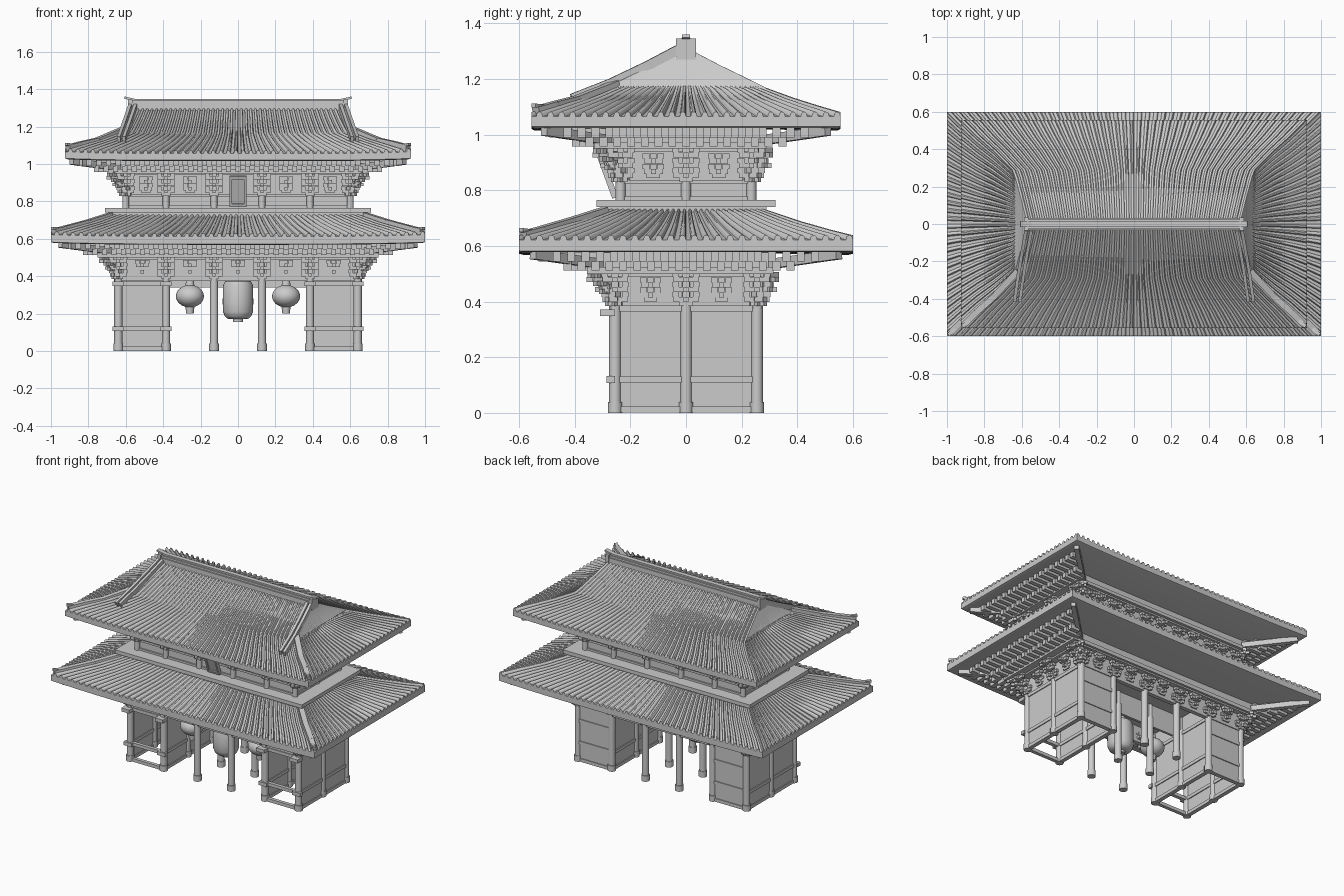
import bpy, bmesh, math
from mathutils import Matrix, Vector

if "Cube" in bpy.data.objects:
    bpy.data.objects.remove(bpy.data.objects["Cube"])

TILE = [(0, 0), (.42, 0), (.48, .65), (.60, .95), (.71, 1), (.82, .95), (.94, .65)]
COLS = [-.64, -.385, -.128, .128, .385, .64]
UCOLS = [-.60, -.385, -.128, .128, .385, .60]


def finish(bm, name, smooth=False):
    bmesh.ops.recalc_face_normals(bm, faces=bm.faces)
    me = bpy.data.meshes.new(name)
    bm.to_mesh(me)
    bm.free()
    ob = bpy.data.objects.new(name, me)
    bpy.context.collection.objects.link(ob)
    if smooth:
        bpy.ops.object.select_all(action='DESELECT')
        ob.select_set(True)
        bpy.context.view_layer.objects.active = ob
        bpy.ops.object.shade_smooth_by_angle(angle=math.radians(35))
    return ob


def box(bm, x0, x1, y0, y1, z0, z1, frame=Matrix()):
    m = Matrix.Translation(((x0 + x1) / 2, (y0 + y1) / 2, (z0 + z1) / 2))
    bmesh.ops.create_cube(bm, size=1, matrix=frame @ m @ Matrix.Diagonal((x1 - x0, y1 - y0, z1 - z0, 1)))


def cyl(bm, x, y, z0, z1, r0, r1=None, n=16):
    bmesh.ops.create_cone(bm, cap_ends=True, segments=n, radius1=r0, radius2=r0 if r1 is None else r1,
                          depth=z1 - z0, matrix=Matrix.Translation((x, y, (z0 + z1) / 2)))


def bar(bm, p, q, w, h):
    p, q = Vector(p), Vector(q)
    m = Matrix.Translation((p + q) / 2) @ (q - p).to_track_quat('X', 'Z').to_matrix().to_4x4()
    bmesh.ops.create_cube(bm, size=1, matrix=m @ Matrix.Diagonal(((q - p).length, w, h, 1)))


def roof(name, rings, nx, ny):
    # ring: half x, half y, z, tile height front/back, tile height ends, corner lift
    bm = bmesh.new()
    for side in range(4):
        n, end, s = (nx, ny)[side % 2], side % 2, (-1, 1, 1, -1)[side]
        us = [(2 * (i + f) / n - 1, h) for i in range(n) for f, h in TILE] + [(1, 0)]
        rows = []
        for a, b, z, tf, te, lift in rings:
            row = []
            for u, h in us:
                zz = z + h * (te if end else tf) + lift * (1 if end else abs(u) ** 4)
                row.append(bm.verts.new((s * a, u * b, zz) if end else (u * a, s * b, zz)))
            rows.append(row)
        for r, t in zip(rows, rows[1:]):
            for i in range(len(us) - 1):
                bm.faces.new((r[i], r[i + 1], t[i + 1], t[i]))
    bmesh.ops.remove_doubles(bm, verts=bm.verts, dist=.0002)
    finish(bm, name, True)


def bracket(bm, x, y, z, ang, steps, h, rise=.038):
    # local x is along the wall, local -y points outward
    f = Matrix.Translation((x, y, z)) @ Matrix.Rotation(ang, 4, 'Z')
    box(bm, -.024, .024, -.026, .02, 0, .018, f)
    for k in range(steps):
        d, z0 = -.012 - .03 * k, .014 + rise * k
        box(bm, -.009, .009, d - .03, 0, z0, z0 + .018, f)
        box(bm, -h, h, d - .009, d + .009, z0, z0 + .018, f)
        for t in (-h + .008, 0, h - .008):
            box(bm, t - .012, t + .012, d - .013, d + .013, z0 + .018, z0 + .036, f)


def brackets(name, xs, hy, z, rise):
    bm = bmesh.new()
    hx = xs[-1]
    for x in xs:
        bracket(bm, x, -hy, z, 0, 3, .045, rise)
        bracket(bm, x, hy, z, math.pi, 2, .045, rise)
    for s in (-1, 1):
        for y in (-hy, 0, hy):
            bracket(bm, s * hx, y, z, s * math.pi / 2, 3, .045, rise)
        bracket(bm, s * hx, -hy, z, s * math.pi / 4, 4, .022, rise * .8)
        bracket(bm, s * hx, hy, z, math.pi - s * math.pi / 4, 3, .022, rise)
        for y in (-hy / 2, hy / 2):
            bracket(bm, s * (hx - .01), y, z + .015, s * math.pi / 2, 2, .034, rise)
    # small struts between the columns
    for a, b in zip(xs, xs[1:]):
        for s, ang in ((-1, 0), (1, math.pi)):
            bracket(bm, (a + b) / 2, s * (hy - .01), z + .015, ang, 2, .034, rise)
    finish(bm, name)


def rafters(name, tiers, hx, hy):
    bm = bmesh.new()
    for ex, ey, z0, z1 in tiers:
        n = round(2 * ex / .052)
        for i in range(n + 1):
            x = -ex + .014 + (2 * ex - .028) * i / n
            box(bm, x - .014, x + .014, -ey, -hy - max(0, abs(x) - hx), z0, z1)
        n = round(2 * ey / .052)
        for i in range(n):
            y = -ey + .014 + (2 * ey - .028) * i / n
            for s in (-1, 1):
                a, b = sorted((s * (hx + max(0, abs(y) - hy)), s * ex))
                if b - a > .003:
                    box(bm, a, b, y - .014, y + .014, z0, z1)
    # diagonal corner rafters
    ex, ey, z0, z1 = tiers[-1]
    for sx in (-1, 1):
        for sy in (-1, 1):
            bar(bm, (sx * hx * .98, sy * hy * .98, z0 - .01), (sx * (ex + .03), sy * (ey + .02), z1 - .01), .03, .035)
    finish(bm, name)


# columns of both storeys
bm = bmesh.new()
for x in COLS:
    for y in (-.255, 0, .255):
        cyl(bm, x, y, 0, .04, .026)
        cyl(bm, x, y, .04, .40, .022)
        cyl(bm, x, y, .40, .49, .016)
for x in UCOLS:
    for y in (-.235, .235):
        cyl(bm, x, y, .76, .85, .018)
for x in (-.6, .6):
    cyl(bm, x, 0, .76, .85, .018)
finish(bm, "columns", True)

# lower walls, rails and lintels
bm = bmesh.new()
for s in (-1, 1):
    for x in (.64, .385):
        box(bm, s * x - .008, s * x + .008, -.255, .255, .005, .49)
        for z in (.012, .12, .375):
            box(bm, s * x - .014, s * x + .014, -.25, .25, z - .011, z + .011)
        for z in (.12, .36):
            box(bm, s * x - .030, s * x + .030, -.285 - (.025 if z > .2 else 0), -.255, z - .012, z + .012)
    a, b = sorted((s * .385, s * .64))
    box(bm, a, b, .247, .263, .005, .49)
    for z in (.012, .13, .28):
        box(bm, a, b, .241, .269, z - .011, z + .011)
    for z in (.012, .12, .36):
        box(bm, a, b, -.267, -.243, z - .011, z + .011)
finish(bm, "gate_walls")
bm = bmesh.new()
box(bm, -.385, .385, -.008, .008, .34, .49)
for y in (-.255, .255):
    box(bm, -.64, .64, y - .008, y + .008, .39, .49)
    box(bm, -.66, .66, y - .014, y + .014, .375, .395)
finish(bm, "lintels")

# upper storey walls
bm = bmesh.new()
box(bm, -.60, .60, -.23, .23, .76, .95)
box(bm, -.61, .61, -.24, .24, .765, .778)
box(bm, -.61, .61, -.24, .24, .825, .838)
finish(bm, "upper_walls")

# bracket sets, eave beams and rafters
brackets("lower_brackets", COLS, .255, .385, .036)
brackets("upper_brackets", UCOLS, .235, .83, .037)
bm = bmesh.new()
box(bm, -.70, .70, -.31, .30, .49, .585)
box(bm, -.75, .75, -.355, .315, .50, .525)
box(bm, -.65, .65, -.28, .27, .94, 1.03)
box(bm, -.70, .70, -.33, .29, .95, .972)
finish(bm, "eave_beams")
rafters("lower_rafters", [(.83, .44, .512, .545), (.92, .53, .545, .58)], .70, .31)
rafters("upper_rafters", [(.77, .41, .957, .99), (.86, .49, .99, 1.024)], .65, .28)

# balcony deck
bm = bmesh.new()
box(bm, -.67, .67, -.29, .29, .69, .74)
box(bm, -.71, .71, -.322, .322, .74, .765)
finish(bm, "balcony")

# tiled roofs
roof("lower_roof", [(.5, 0, .578, 0, 0, 0), (.985, .585, .568, 0, 0, .01), (1, .6, .572, 0, 0, .01),
                    (1, .6, .612, 0, 0, .01), (1, .6, .612, .017, .017, .01), (.92, .52, .635, .016, .016, .008),
                    (.80, .41, .672, .014, .014, .004), (.66, .27, .725, .012, .012, 0)], 46, 28)
roof("upper_roof", [(.45, 0, 1.023, 0, 0, 0), (.91, .545, 1.015, 0, 0, .01), (.925, .555, 1.02, 0, 0, .01),
                    (.925, .555, 1.055, 0, 0, .01), (.925, .555, 1.055, .017, .017, .01),
                    (.84, .47, 1.083, .016, .016, .008), (.75, .39, 1.113, .015, .015, .004),
                    (.65, .29, 1.155, .013, .013, 0), (.635, .25, 1.175, .013, 0, 0),
                    (.60, .12, 1.24, .011, 0, 0), (.57, 0, 1.305, .009, 0, 0)], 46, 28)

# main ridge with upturned ends
bm = bmesh.new()
box(bm, -.575, .575, -.033, .033, 1.285, 1.325)
box(bm, -.585, .585, -.025, .025, 1.325, 1.338)
box(bm, -.575, .575, -.016, .016, 1.338, 1.348)
for s in (-1, 1):
    box(bm, s * .575 - .012, s * .575 + .012, -.036, .036, 1.27, 1.345)
    bar(bm, (s * .55, 0, 1.342), (s * .608, 0, 1.355), .03, .012)
finish(bm, "main_ridge")

# descending and corner ridges on the front
bm = bmesh.new()
for s in (-1, 1):
    for d in (0, .028):
        pts = [(s * (.548 + d), -.03, 1.305), (s * (.568 + d), -.14, 1.247), (s * (.59 + d), -.27, 1.185), (s * (.61 + d), -.41, 1.13)]
        for p, q in zip(pts, pts[1:]):
            bar(bm, p, q, .018, .034)
    for pts in ([(.62, -.25, 1.18), (.75, -.39, 1.125), (.84, -.47, 1.105), (.91, -.54, 1.085)],
                [(.68, -.29, .725), (.80, -.41, .687), (.92, -.52, .655), (.985, -.585, .637)]):
        pts = [(s * x, y, z) for x, y, z in pts]
        for p, q in zip(pts, pts[1:]):
            bar(bm, p, q, .034, .03)
        e = Vector(pts[-1])
        bar(bm, e - Vector((s * .03, -.025, -.016)), e + Vector((s * .008, -.008, .02)), .02, .014)
finish(bm, "front_hip_ridges")

# hanging lanterns, turned profiles
def lantern(name, x, y, prof):
    bm = bmesh.new()
    vs = [bm.verts.new((x + r, y, z)) for r, z in prof]
    es = [bm.edges.new(p) for p in zip(vs, vs[1:])]
    bmesh.ops.spin(bm, geom=vs + es, cent=(x, y, 0), axis=(0, 0, 1), angle=math.tau, steps=28)
    bmesh.ops.remove_doubles(bm, verts=bm.verts, dist=.0001)
    finish(bm, name, True)


lantern("centre_lantern", 0, -.13, [(0, .155), (.028, .155), (.028, .17), (.055, .173), (.07, .185), (.08, .21),
                                    (.082, .26), (.08, .35), (.07, .372), (.045, .385), (.03, .385), (.03, .41), (0, .41)])
ball = [(.075 * math.cos(math.radians(a)), .293 + .06 * math.sin(math.radians(a))) for a in range(-70, 71, 14)]
for s, side in ((-1, "left"), (1, "right")):
    lantern(side + "_lantern", s * .257, -.13, [(0, .2), (.02, .2), (.024, .236)] + ball + [(.024, .35), (.02, .38), (0, .38)])
bm = bmesh.new()
for x in (-.257, 0, .257):
    cyl(bm, x, -.13, .37, .50, .006, n=8)
finish(bm, "lantern_hangers")

# tilted plaque
bm = bmesh.new()
f = Matrix.Translation((0, -.283, .855)) @ Matrix.Rotation(math.radians(20), 4, 'X')
box(bm, -.034, .034, -.004, .008, -.07, .07, f)
for s in (-1, 1):
    box(bm, s * .039 - .006, s * .039 + .006, -.012, .01, -.085, .085, f)
    box(bm, -.045, .045, -.012, .01, s * .078 - .008, s * .078 + .008, f)
finish(bm, "plaque")
